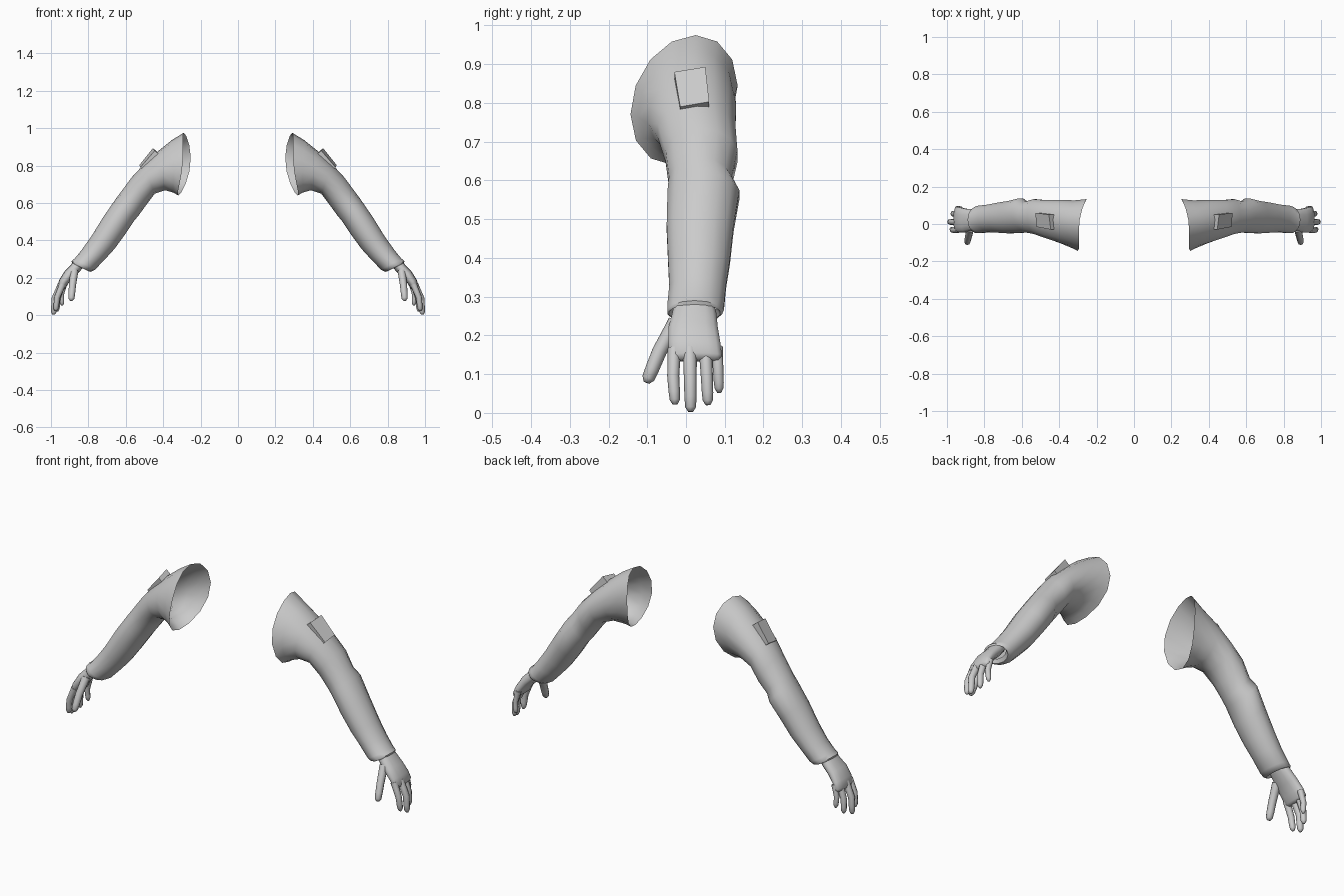
import bpy, bmesh, math
from mathutils import Vector

if "Cube" in bpy.data.objects:
    bpy.data.objects.remove(bpy.data.objects["Cube"])

grey = bpy.data.materials.new("plain_grey")
grey.diffuse_color = (0.6, 0.6, 0.6, 1)
grey.use_nodes = True
grey.node_tree.nodes["Principled BSDF"].inputs["Base Color"].default_value = grey.diffuse_color


def finish(bm, name, angle=50):
    """Turn a bmesh into a mirrored, smooth-shaded object."""
    me = bpy.data.meshes.new(name)
    bm.to_mesh(me)
    bm.free()
    me.materials.append(grey)
    ob = bpy.data.objects.new(name, me)
    bpy.context.collection.objects.link(ob)
    bpy.ops.object.select_all(action='DESELECT')
    ob.select_set(True)
    bpy.context.view_layer.objects.active = ob
    bpy.ops.object.shade_smooth_by_angle(angle=math.radians(angle))
    mir = ob.modifiers.new("both_sides", 'MIRROR')
    mir.use_mirror_merge = False
    return ob


def loft(bm, rings, cap_start=False, cap_end=False):
    """Skin a list of equal-length point rings."""
    vs = [[bm.verts.new(p) for p in r] for r in rings]
    n = len(vs[0])
    for a, b in zip(vs, vs[1:]):
        for i in range(n):
            j = (i + 1) % n
            bm.faces.new((a[i], a[j], b[j], b[i]))
    if cap_start:
        bm.faces.new(vs[0][::-1])
    if cap_end:
        bm.faces.new(vs[-1])


def section(x1, z1, x2, z2, y1, y2, bow=0.0, n=14, power=1.0):
    """Oval ring between an upper and a lower point, spanning y1..y2."""
    top, low = Vector((x1, 0, z1)), Vector((x2, 0, z2))
    mid, half = (top + low) / 2, (top - low) / 2
    pts = []
    for i in range(n):
        a = 2 * math.pi * i / n
        c, s = math.cos(a), math.sin(a)
        c = math.copysign(abs(c) ** power, c)
        s = math.copysign(abs(s) ** power, s)
        p = mid + half * c
        p.y = (y1 + y2) / 2 + (y2 - y1) / 2 * s + bow * c
        p.x -= bow * (s * s + 0.7 * s)
        pts.append(p)
    return pts


def tube(bm, path, radii, n=8):
    """Round-ended finger along a path."""
    pts = [Vector(p) for p in path]
    rings = []
    for i, p in enumerate(pts):
        d = (pts[min(i + 1, len(pts) - 1)] - pts[max(i - 1, 0)]).normalized()
        u = d.cross(Vector((0, 1, 0))).normalized()
        v = u.cross(d)
        rings.append([p + radii[i] * (u * math.cos(2 * math.pi * k / n)
                                      + v * math.sin(2 * math.pi * k / n)) for k in range(n)])
    loft(bm, rings, True, True)


# sleeve: open shoulder, elbow fold, rolled cuff
bm = bmesh.new()
loft(bm, [section(*r) for r in (
    (.29, .975, .32, .64, -.14, .13, .03),
    (.355, .935, .345, .655, -.122, .125, .02),
    (.43, .875, .39, .668, -.10, .13, .01),
    (.505, .805, .445, .65, -.075, .13),
    (.57, .735, .49, .59, -.055, .135),
    (.625, .66, .53, .535, -.046, .12),
    (.655, .62, .555, .505, -.05, .14),
    (.72, .525, .605, .43, -.052, .125),
    (.785, .42, .66, .355, -.048, .115),
    (.835, .35, .71, .30, -.045, .105),
    (.873, .303, .765, .243, -.05, .10),
    (.89, .29, .787, .232, -.05, .095),
    (.888, .28, .80, .235, -.045, .09),
    (.873, .287, .81, .255, -.035, .08))])
finish(bm, "sleeve")

# raised patch on the upper arm
bm = bmesh.new()
outer = [Vector(p) for p in ((.445, -.03, .88), (.455, .05, .893),
                             (.527, .06, .803), (.522, -.015, .79))]
inward = Vector((-.035, 0, -.03))
loft(bm, [[p + inward for p in outer], outer], True, True)
bmesh.ops.recalc_face_normals(bm, faces=bm.faces)
finish(bm, "arm_patch", 30)

# palm
bm = bmesh.new()
loft(bm, [section(*r, n=14, power=.85) for r in (
    (.87, .30, .815, .27, -.03, .072),
    (.895, .268, .845, .235, -.037, .08),
    (.927, .235, .875, .205, -.046, .083),
    (.955, .19, .908, .168, -.047, .09),
    (.966, .155, .925, .14, -.044, .094),
    (.962, .14, .937, .132, -.035, .085))], True, True)
bmesh.ops.recalc_face_normals(bm, faces=bm.faces)
finish(bm, "palm", 60)

# fingers: base, middle and tip of each, tapering to a blunt end
digits = {
    "index_finger": ((.938, -.03, .165), (.967, -.033, .095), (.975, -.028, .022), .0155),
    "middle_finger": ((.945, .01, .165), (.98, .011, .09), (.986, .012, .003), .0165),
    "ring_finger": ((.94, .05, .165), (.965, .054, .09), (.968, .057, .02), .0155),
    "little_finger": ((.928, .08, .17), (.944, .083, .11), (.94, .086, .052), .0135),
    "thumb": ((.875, -.025, .235), (.885, -.068, .16), (.892, -.102, .078), .019),
}
for name, (a, b, c, r) in digits.items():
    a, b, c = Vector(a), Vector(b), Vector(c)
    end = (c - b).normalized()
    bm = bmesh.new()
    tube(bm, [a, a.lerp(b, .5), b, b.lerp(c, .55), c - end * .012, c],
         [r * 1.15, r * 1.05, r, r * .95, r * .85, r * .4])
    bmesh.ops.recalc_face_normals(bm, faces=bm.faces)
    finish(bm, name, 70)
